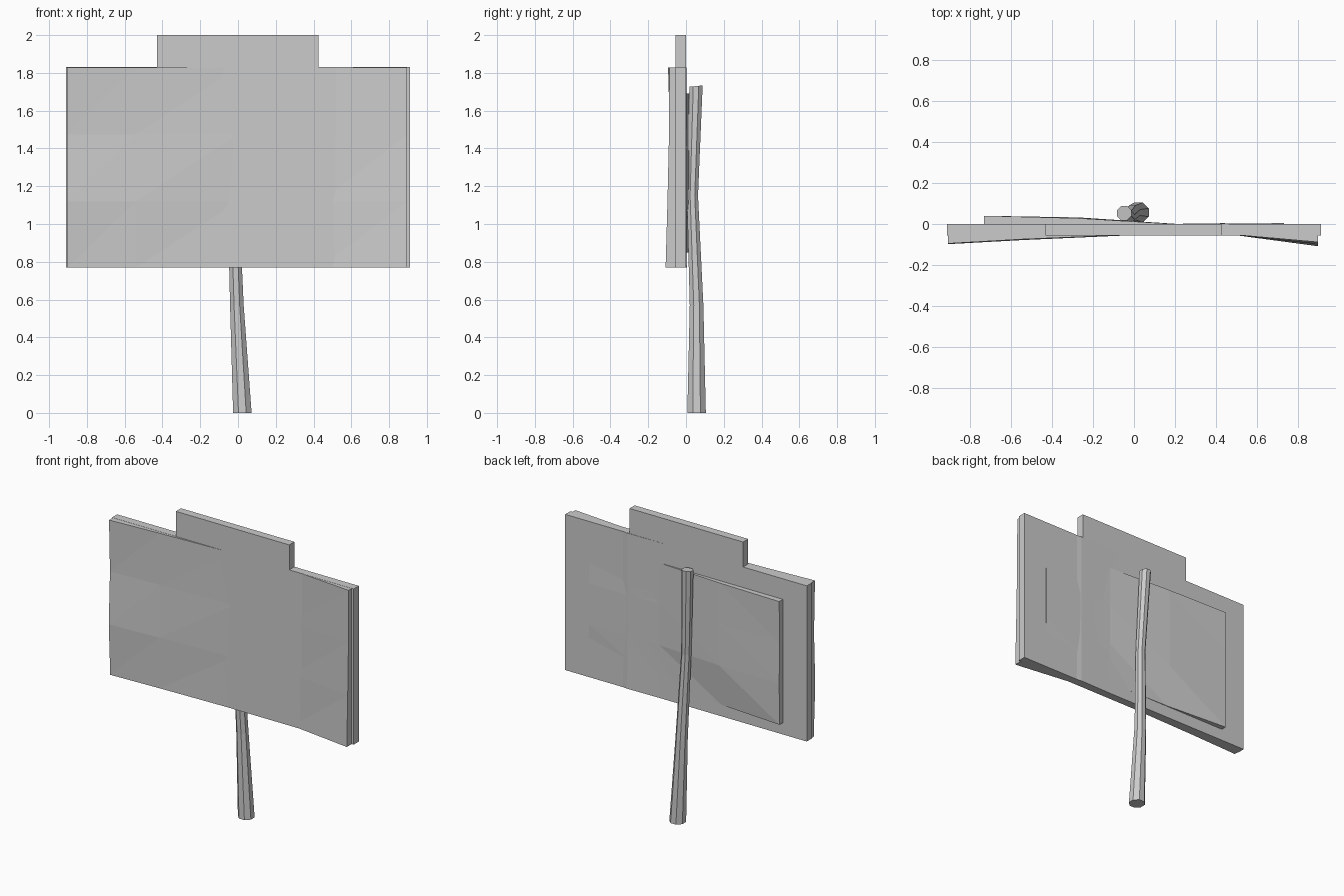
import bpy, bmesh, math

if "Cube" in bpy.data.objects:
    bpy.data.objects.remove(bpy.data.objects["Cube"])


def finish(name, bm):
    bmesh.ops.recalc_face_normals(bm, faces=bm.faces)
    me = bpy.data.meshes.new(name)
    bm.to_mesh(me)
    bm.free()
    ob = bpy.data.objects.new(name, me)
    bpy.context.collection.objects.link(ob)
    return ob


def warped_panel(name, xs, zs, front, thick):
    """Bent sheet: front[i][j] is the front y at column i, row j."""
    bm = bmesh.new()
    grids = []
    for off in (0, thick):
        grids.append([[bm.verts.new((x, front[i][j] + off, z)) for j, z in enumerate(zs)]
                      for i, x in enumerate(xs)])
    nx, nz = len(xs), len(zs)
    for g in grids:
        for i in range(nx - 1):
            for j in range(nz - 1):
                a, b, c, d = g[i][j], g[i + 1][j], g[i + 1][j + 1], g[i][j + 1]
                bm.faces.new((a, b, c))
                bm.faces.new((a, c, d))
    # rim joining front and back sheets
    ring = ([(i, 0) for i in range(nx)] + [(nx - 1, j) for j in range(1, nz)]
            + [(i, nz - 1) for i in range(nx - 2, -1, -1)] + [(0, j) for j in range(nz - 2, 0, -1)])
    f, k = grids
    for (i, j), (m, n) in zip(ring, ring[1:] + ring[:1]):
        bm.faces.new((f[i][j], f[m][n], k[m][n], k[i][j]))
    return finish(name, bm)


# flat board with raised tab on top
outline = [(-0.91, 0.77), (0.91, 0.77), (0.91, 1.83), (0.425, 1.83),
           (0.425, 2.0), (-0.43, 2.0), (-0.43, 1.83), (-0.91, 1.83)]
bm = bmesh.new()
face = bm.faces.new([bm.verts.new((x, -0.055, z)) for x, z in outline])
ext = bmesh.ops.extrude_face_region(bm, geom=[face])
bmesh.ops.translate(bm, vec=(0, 0.055, 0),
                    verts=[v for v in ext["geom"] if isinstance(v, bmesh.types.BMVert)])
finish("sign_board", bm)

# bent sheet on the front
warped_panel("front_panel", [-0.905, -0.54, 0.0, 0.44, 0.895], [0.77, 1.12, 1.475, 1.829],
             [[-0.082, -0.098, -0.085, -0.095],
              [-0.068, -0.078, -0.069, -0.074],
              [-0.054, -0.053, -0.054, -0.052],
              [-0.047, -0.048, -0.048, -0.048],
              [-0.108, -0.098, -0.09, -0.088]], 0.051)

# smaller bent sheet on the back
warped_panel("back_panel", [-0.73, -0.27, 0.2, 0.73], [0.85, 1.13, 1.41, 1.69],
             [[-0.013, -0.01, -0.013, -0.01],
              [-0.046, -0.018, -0.02, -0.022],
              [-0.052, -0.049, -0.049, -0.05],
              [-0.056, -0.047, -0.046, -0.054]], 0.05)

# crooked eight-sided post: centre x, y, z, radius
path = [(0.023, 0.056, 0.0, 0.053), (-0.006, 0.056, 0.57, 0.039),
        (-0.026, 0.034, 1.15, 0.032), (-0.048, 0.053, 1.73, 0.038)]
bm = bmesh.new()
rings = []
for n, (cx, cy, z, r) in enumerate(path):
    ring = []
    for s in range(8):
        a = math.tau * (s + 0.5) / 8
        tilt = 0.1 * r * math.sin(a) if n == 3 else 0
        ring.append(bm.verts.new((cx + r * math.cos(a), cy + r * math.sin(a), z + tilt)))
    rings.append(ring)
for lo, hi in zip(rings, rings[1:]):
    for s in range(8):
        t = (s + 1) % 8
        bm.faces.new((lo[s], lo[t], hi[t], hi[s]))
bm.faces.new(rings[0])
bm.faces.new(rings[-1])
finish("post", bm)
